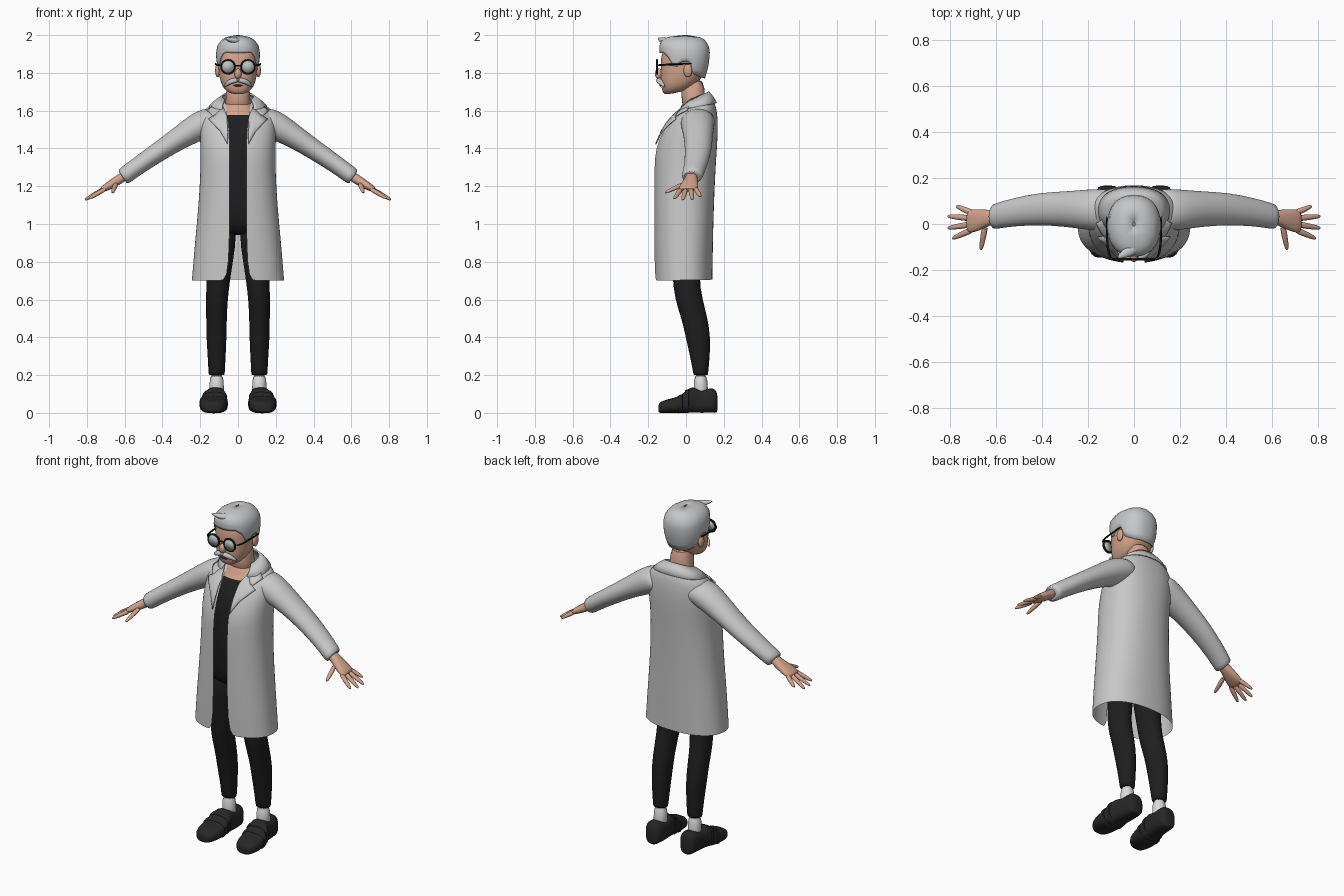
import bpy, bmesh, math
from mathutils import Vector
from mathutils.bvhtree import BVHTree

if "Cube" in bpy.data.objects:
    bpy.data.objects.remove(bpy.data.objects["Cube"])


def mat(name, r, g, b):
    m = bpy.data.materials.new(name)
    m.diffuse_color = (r, g, b, 1)
    m.use_nodes = True
    m.node_tree.nodes["Principled BSDF"].inputs["Base Color"].default_value = m.diffuse_color
    return m


COAT = mat("coat_grey", .58, .58, .58)
HAIR = mat("hair_grey", .56, .57, .58)
SKIN = mat("skin", .66, .37, .26)
BLACK = mat("cloth_black", .013, .013, .014)
SHOE = mat("shoe_black", .02, .02, .021)
SOCK = mat("sock_white", .72, .72, .72)
FRAME = mat("frame_black", .006, .006, .006)
LENS = mat("lens_grey", .5, .53, .53)
MOUTH = mat("mouth_brown", .12, .04, .03)


def finish(name, bm, mats, sub=0, thick=0):
    bmesh.ops.recalc_face_normals(bm, faces=bm.faces)
    me = bpy.data.meshes.new(name)
    bm.to_mesh(me)
    bm.free()
    for m in mats:
        me.materials.append(m)
    ob = bpy.data.objects.new(name, me)
    bpy.context.collection.objects.link(ob)
    if thick:
        ob.modifiers.new("thickness", 'SOLIDIFY').thickness = thick
    if sub:
        ob.modifiers.new("smooth", 'SUBSURF').levels = sub
        ob.modifiers["smooth"].render_levels = sub
    return ob


def skin_rings(rings, closed=True, cap=True):
    """Bridge rows of points into a surface."""
    bm = bmesh.new()
    rows = [[bm.verts.new(p) for p in r] for r in rings]
    n = len(rows[0])
    for a, b in zip(rows, rows[1:]):
        for i in range(n if closed else n - 1):
            j = (i + 1) % n
            bm.faces.new((a[i], a[j], b[j], b[i]))
    if cap:
        bm.faces.new(rows[0])
        bm.faces.new(rows[-1])
    return bm


def sp(v, n):
    return math.copysign(abs(v) ** (2 / n), v)


def loft(name, rings, u, v, m, n=2, seg=16, sub=1):
    """rings: (x, y, z, half size along u, half size along v)."""
    u, v = Vector(u).normalized(), Vector(v).normalized()
    rows = []
    for x, y, z, a, b in rings:
        angs = [2 * math.pi * i / seg for i in range(seg)]
        rows.append([Vector((x, y, z)) + u * a * sp(math.cos(t), n) + v * b * sp(math.sin(t), n) for t in angs])
    return finish(name, skin_rings(rows), [m], sub)


def girth(zf, zb, rx, yf, yb, gap=0, n=2.3, seg=32):
    """Horizontal body section, starting at the front; gap opens the front."""
    a0 = math.asin((gap / rx) ** (n / 2)) if gap else 0
    pts, yc, ry = [], (yf + yb) / 2, (yb - yf) / 2
    for i in range(seg + (1 if gap else 0)):
        a = a0 + (2 * math.pi - 2 * a0) * i / seg
        k = -sp(math.cos(a), n)
        pts.append((rx * sp(math.sin(a), n), yc + ry * k, zf + (zb - zf) * (k + 1) / 2))
    return pts


def taper(name, pts, radii, m, flat=1):
    """Round limb along points, squashed sideways by flat."""
    d = (Vector(pts[-1]) - Vector(pts[0])).normalized()
    u = d.cross(Vector((0, 0, 1))).normalized()
    return loft(name, [(*p, r, r * flat) for p, r in zip(pts, radii)], u, d.cross(u), m, seg=10)


def ball(name, loc, size, m):
    bm = bmesh.new()
    bmesh.ops.create_uvsphere(bm, u_segments=16, v_segments=10, radius=1)
    for v in bm.verts:
        v.co = Vector(loc) + Vector([a * b for a, b in zip(v.co, size)])
    return finish(name, bm, [m])


# Coat body, open at the front
coat_bm = skin_rings([girth(*r) for r in (
    (.70, .705, .245, -.165, .14, .055), (.9, .9, .229, -.17, .143, .045), (1.1, 1.1, .209, -.17, .148, .045),
    (1.3, 1.3, .198, -.17, .157, .045), (1.4, 1.41, .2, -.163, .165, .045), (1.49, 1.51, .203, -.125, .17, .047),
    (1.55, 1.59, .198, -.085, .166, .052), (1.59, 1.635, .17, -.045, .155, .06), (1.62, 1.66, .125, -.01, .14, .065),
    (1.64, 1.69, .085, .01, .12, .068))], closed=False, cap=False)
surface = BVHTree.FromBMesh(coat_bm)
finish("coat", coat_bm, [COAT], 1)

# Folded collar
finish("collar", skin_rings([girth(*r) for r in (
    (1.605, 1.642, .155, -.05, .164, .085), (1.635, 1.672, .122, -.02, .147, .08),
    (1.652, 1.702, .084, .0, .122, .07))], closed=False, cap=False), [COAT], 0, .008)

# Shirt torso with bare skin above the neckline
torso = finish("torso", skin_rings([girth(*r) for r in (
    (.94, .94, .14, -.09, .1), (1.0, 1.0, .16, -.13, .11), (1.1, 1.1, .165, -.145, .125), (1.3, 1.3, .165, -.148, .135),
    (1.4, 1.4, .165, -.142, .14), (1.5, 1.5, .155, -.108, .135), (1.55, 1.55, .13, -.074, .13),
    (1.575, 1.575, .11, -.055, .125), (1.61, 1.62, .082, -.028, .112), (1.65, 1.66, .064, -.02, .105))]), [BLACK, SKIN], 1)
for f in torso.data.polygons:
    f.material_index = int(f.center.z > 1.575)

# Neck and head
finish("neck", skin_rings([girth(*r) for r in (
    (1.6, 1.6, .075, -.02, .105), (1.66, 1.66, .063, -.022, .1), (1.78, 1.78, .062, -.03, .098))]), [SKIN], 1)
finish("head", skin_rings([girth(*r) for r in (
    (1.683, 1.70, .03, -.105, -.03), (1.693, 1.71, .06, -.122, .01), (1.725, 1.735, .086, -.132, .05),
    (1.78, 1.78, .1, -.135, .09), (1.83, 1.83, .104, -.133, .108), (1.88, 1.88, .106, -.134, .113),
    (1.93, 1.93, .1, -.12, .11), (1.97, 1.97, .07, -.08, .08), (1.985, 1.985, .03, -.03, .04))]), [SKIN], 1)


# Hair cap with a shaped hairline
def interp(tab, t):
    for a, b in zip(tab, tab[1:]):
        if t <= b[0]:
            k = max(0, (t - a[0]) / (b[0] - a[0]))
            return [p + (q - p) * k for p, q in zip(a[1:], b[1:])]
    return tab[-1][1:]


LINE = ((0, 1.905), (35, 1.908), (52, 1.88), (62, 1.838), (75, 1.833), (82, 1.86), (100, 1.86), (108, 1.795), (140, 1.775), (180, 1.77))
SHAPE = ((1.77, .09, -.11, .1), (1.83, .111, -.128, .118), (1.9, .117, -.14, .127), (1.945, .109, -.142, .121),
         (1.975, .087, -.128, .1), (1.992, .055, -.09, .068), (2.0, .005, -.01, .01))
rows, SEG = [], 64
for t in (0, .15, .3, .45, .6, .72, .82, .9, .95, 1):
    row = []
    for i in range(SEG):
        z0 = interp(LINE, abs((i * 360 / SEG + 180) % 360 - 180))[0]
        z = z0 + (2.0 - z0) * t
        row.append(girth(z, z, *interp(SHAPE, z), seg=SEG)[i])
    rows.append(row)
finish("hair", skin_rings(rows, cap=False), [HAIR], 0, .006)
taper("hair_tuft", [(.02, -.09, 1.965), (-.03, -.125, 1.972), (-.075, -.148, 1.985)], [.03, .026, .004], HAIR, .7)

# Face
ball("nose", (0, -.143, 1.795), (.019, .022, .028), SKIN)
ball("mouth", (0, -.135, 1.733), (.025, .006, .005), MOUTH)
bm = bmesh.new()
bmesh.ops.create_cone(bm, segments=6, radius1=.004, radius2=.004, depth=.03)
for v in bm.verts:
    v.co = (v.co.z, v.co.y - .153, v.co.x + 1.838)
finish("glasses_bridge", bm, [FRAME])

for s, side in ((1, "left_"), (-1, "right_")):
    def M(*rings):
        return [(s * r[0], *r[1:]) for r in rings]

    ball(side + "ear", (s * .108, .01, 1.813), (.013, .023, .036), SKIN)
    taper(side + "moustache", M((-.005, -.148, 1.765), (.035, -.143, 1.757), (.06, -.127, 1.742), (.074, -.112, 1.725)),
          [.014, .016, .012, .003], HAIR)

    # Round glasses
    ring, disc = [], bmesh.new()
    for i in range(25):
        a = 2 * math.pi * i / 24
        ring.append([(s * .053 + (.035 + .006 * math.cos(b)) * math.cos(a), -.153 + .006 * math.sin(b),
                      1.832 + (.035 + .006 * math.cos(b)) * math.sin(a)) for b in [k * math.pi / 4 for k in range(8)]])
    finish(side + "glasses_rim", skin_rings(ring, cap=False), [FRAME])
    disc.faces.new([disc.verts.new((s * .053 + .034 * math.cos(k * math.pi / 12), -.154, 1.832 + .034 * math.sin(k * math.pi / 12)))
                    for k in range(24)])
    finish(side + "glasses_lens", disc, [LENS], 0, .004)
    taper(side + "glasses_temple", M((.09, -.15, 1.84), (.112, -.14, 1.842), (.118, -.05, 1.846), (.118, .04, 1.85)),
          [.004, .006, .005, .004], FRAME)

    # Lapel and collar wing laid on the coat
    for part, pts in (("lapel", ((.056, 1.42), (.095, 1.49), (.158, 1.553), (.112, 1.585), (.08, 1.62), (.058, 1.57))),
                      ("collar_wing", ((.08, 1.62), (.115, 1.582), (.128, 1.565), (.165, 1.60), (.125, 1.632)))):
        bm = bmesh.new()
        bm.faces.new([bm.verts.new((s * x, -.5, z)) for x, z in pts])
        bmesh.ops.triangulate(bm, faces=bm.faces)
        bmesh.ops.subdivide_edges(bm, edges=bm.edges, cuts=3, use_grid_fill=True)
        for v in bm.verts:
            hit = surface.ray_cast(v.co, Vector((0, 1, 0)))[0] or surface.find_nearest(v.co + Vector((0, .4, 0)))[0]
            v.co = hit + Vector((0, -.013, .003))
        finish(side + part, bm, [COAT], 0, .006)

    # Sleeve
    loft(side + "sleeve", M((.09, .065, 1.56, .085, .07), (.15, .062, 1.545, .092, .078), (.21, .062, 1.515, .088, .077),
                            (.3, .065, 1.462, .077, .062), (.41, .066, 1.389, .071, .053), (.52, .052, 1.315, .062, .048),
                            (.6, .034, 1.256, .056, .046), (.613, .031, 1.246, .055, .046)),
         (0, 1, 0), (s * .57, 0, .82), COAT, seg=20)

    # Hand
    loft(side + "palm", M((.58, .03, 1.268, .03, .026), (.63, .028, 1.236, .033, .026), (.67, .018, 1.21, .048, .024),
                          (.71, .012, 1.187, .052, .018), (.725, .01, 1.178, .046, .012)),
         (0, 1, 0), (s * .57, 0, .82), SKIN, 2.3)
    for finger, a, b in (("little", (.695, .045, 1.195), (.772, .078, 1.145)), ("ring", (.7, .024, 1.192), (.81, .034, 1.128)),
                         ("middle", (.7, .0, 1.19), (.81, -.018, 1.127)), ("index", (.695, -.022, 1.19), (.79, -.064, 1.133)),
                         ("thumb", (.645, -.005, 1.215), (.665, -.113, 1.165))):
        p, q = Vector(a), Vector(b)
        taper(side + finger + "_finger", M(*[tuple(p.lerp(q, k)) for k in (0, .5, .9, 1)]), [.015, .0135, .01, .004], SKIN, .9)

    # Trouser leg, sock, shoe with straps
    loft(side + "leg", M((.08, .0, 1.0, .07, .09), (.085, .0, .9, .076, .085), (.104, -.002, .72, .064, .07),
                         (.112, .014, .6, .058, .074), (.114, .046, .5, .055, .07), (.114, .064, .4, .054, .066),
                         (.113, .074, .3, .048, .053), (.113, .078, .205, .043, .039), (.113, .078, .198, .043, .039)),
         (1, 0, 0), (0, 1, 0), BLACK, seg=20)
    loft(side + "sock", M((.113, .08, .08, .042, .042), (.113, .078, .14, .038, .037), (.113, .078, .21, .038, .035)),
         (1, 0, 0), (0, 1, 0), SOCK)
    prof = ((-.147, .134, .03, .045), (-.135, .133, .052, .06), (-.1, .132, .07, .072), (-.04, .13, .074, .085),
            (0, .125, .066, .115), (.025, .121, .06, .137), (.045, .118, .057, .135), (.08, .115, .054, .12), (.13, .114, .052, .132),
            (.155, .114, .047, .128), (.168, .114, .032, .1))
    loft(side + "shoe", M(*[(x, y, h / 2, w, h / 2) for y, x, w, h in prof]), (1, 0, 0), (0, 0, 1), SHOE, 2.8, 20)
    for i, y in enumerate((-.03, .005)):
        x, w, h = interp(prof, y)
        loft(side + "shoe_strap_%d" % (i + 1), M(*[(x, y + d, h * .52 + d * .3, w * k, h * .49 * k) for d, k in
             ((-.011, 1), (-.009, 1.05), (.009, 1.05), (.011, 1))]), (1, 0, 0), (0, 0, 1), SHOE, 2.8, 20, 0)

# Smooth shading with kept edges
bpy.ops.object.select_all(action='SELECT')
bpy.context.view_layer.objects.active = torso
bpy.ops.object.shade_smooth_by_angle(angle=math.radians(50))
